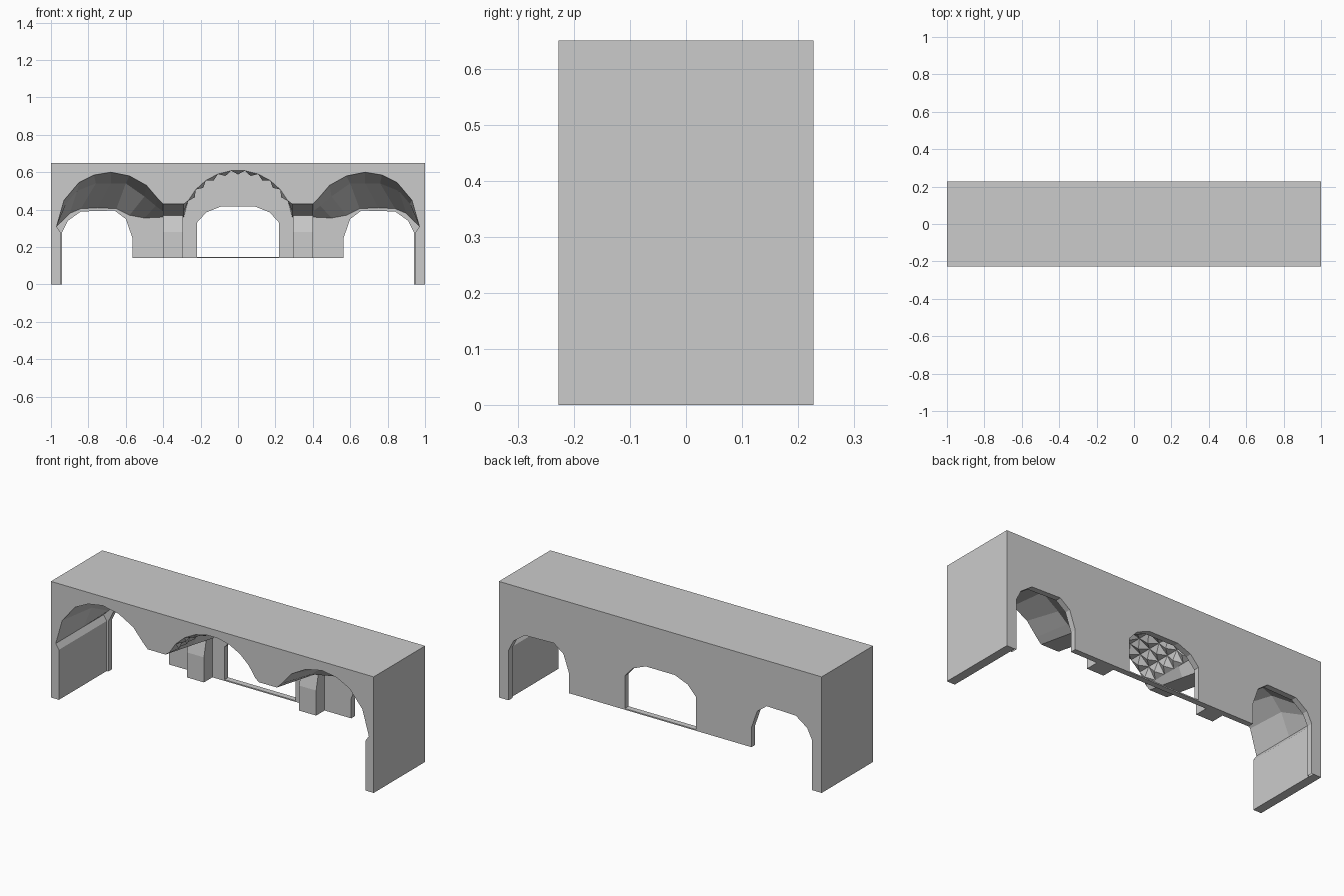
import bpy, bmesh
from math import sin, cos, radians
from mathutils import Vector

if "Cube" in bpy.data.objects:
    bpy.data.objects.remove(bpy.data.objects["Cube"])

YF, YM, YI, YB = -0.2275, 0.02, 0.195, 0.2275   # front, mid vault, inner wall, back


def part(name, polys, toward, mirror=True):
    """Flat-faced mesh from polygons, every face turned to see the point 'toward'."""
    bm = bmesh.new()
    for p in polys:
        bm.faces.new([bm.verts.new(c) for c in p])
    bmesh.ops.remove_doubles(bm, verts=bm.verts, dist=1e-5)
    bm.normal_update()
    for f in bm.faces:
        if f.normal.dot(Vector(toward) - f.calc_center_median()) < 0:
            f.normal_flip()
    me = bpy.data.meshes.new(name)
    bm.to_mesh(me)
    bm.free()
    ob = bpy.data.objects.new(name, me)
    bpy.context.collection.objects.link(ob)
    if mirror:
        ob.modifiers.new("mirror", 'MIRROR')
    return ob


def at(profile, y):
    return [(x, y, z) for x, z in profile]


def loft(a, b):
    return [(a[i], a[i + 1], b[i + 1], b[i]) for i in range(len(a) - 1)]


# Profiles of the left half (x, z)
jamb = [(-.95, 0), (-.95, .28)]
arch_front = [(-.97, .31), (-.93, .45), (-.85, .545), (-.77, .585), (-.68, .6),
              (-.58, .58), (-.49, .53), (-.43, .46), (-.4, .43)]
arch_mid = [(-.97, .31), (-.92, .43), (-.86, .5), (-.76, .54), (-.68, .54),
            (-.6, .54), (-.5, .47), (-.44, .42), (-.4, .39)]
arch_back = [(-.97, .31), (-.94, .34), (-.9, .38), (-.84, .405), (-.75, .41),
             (-.65, .405), (-.58, .37), (-.5, .355), (-.4, .36)]
side_open = [(-.94, 0), (-.94, .28), (-.91, .34), (-.84, .39), (-.66, .395),
             (-.6, .35), (-.565, .25), (-.565, .14)]
mid_open = [(-.22, .14), (-.22, .33), (-.17, .385), (-.09, .417), (0, .417)]

# Coffer grid of the central barrel vault
CZ, R, STEP, N = .31, .3, 14, 9


def on_arc(i, r=R):
    a = radians((i - N / 2) * STEP)
    return r * sin(a), CZ + r * cos(a)


arc_half = [on_arc(i) for i in range(N // 2 + 1)] + [(0, on_arc(N // 2)[1])]

# Outer casing: roof and end wall
part("casing", [
    [(-1, YF, .65), (0, YF, .65), (0, YB, .65), (-1, YB, .65)],
    [(-1, YF, 0), (-1, YF, .65), (-1, YB, .65), (-1, YB, 0)]], (-9, 0, 9))
part("end_wall_foot", [[(-1, YF, 0), (-.95, YF, 0), (-.95, YB, 0), (-1, YB, 0)]], (-1, 0, -5))

# Front face with the three-bay opening
part("front_face", [at([(-1, 0)] + jamb + arch_front + [(-.29, .43)] + arc_half
                       + [(0, .65), (-1, .65)], YF)], (0, -9, .3))

# Back face, inner face and opening reveals
part("back_face", [at([(-1, 0)] + side_open + mid_open + [(0, .65), (-1, .65)], YB)], (0, 9, .3))
part("inner_wall", [at(side_open + mid_open + arc_half[::-1] + [(-.29, .36)]
                       + arch_back[::-1] + jamb[::-1], YI)], (-.5, -9, .2))
part("side_opening_reveal", loft(at(side_open, YI), at(side_open, YB)), (-.75, .21, .1))
part("central_opening_reveal", loft(at(mid_open, YI), at(mid_open, YB)), (0, .21, .2))
part("wall_bottom", [[(-.565, YI, .14), (-.22, YI, .14), (-.22, YB, .14), (-.565, YB, .14)]],
     (-.4, .2, -5))

# Side vaults with inner end walls
part("side_vault", loft(at(arch_front, YF), at(arch_mid, YM))
     + loft(at(arch_mid, YM), at(arch_back, YI)), (-.7, -.05, .2))
end = jamb + [arch_front[0]]
part("end_wall_inner", loft(at(end, YF), at(end, YI)), (-.6, 0, .3))

# Sloping beams between the bays, and the haunch up to the central vault
beam = [(YF, .43), (YM, .39), (YI, .36)]
hx, hz = on_arc(0)
part("beam", [f for (y0, z0), (y1, z1) in zip(beam, beam[1:]) for f in (
    [(-.4, y0, z0), (-.29, y0, z0), (-.29, y1, z1), (-.4, y1, z1)],
    [(-.29, y0, z0), (hx, y0, hz), (hx, y1, hz), (-.29, y1, z1)])], (-.1, 0, -.5))

# Coffered vault: a grid of shallow pyramids
M = 6
coffers = []
for j in range(M):
    y0, y1 = (YF + (YI - YF) * k / M for k in (j, j + 1))
    for i in range(N):
        (xa, za), (xb, zb) = on_arc(i), on_arc(i + 1)
        q = [(xa, y0, za), (xb, y0, zb), (xb, y1, zb), (xa, y1, za)]
        px, pz = on_arc(i + .5, R - .022)
        tip = (px, (y0 + y1) / 2, pz)
        coffers += [(q[k], q[(k + 1) % 4], tip) for k in range(4)]
part("coffered_vault", coffers, (0, 0, .25), mirror=False)

# Pillars in front of the inner wall, tapering near the top
side = [(.12, .14), (.12, .28), (.14, .37)]
ring = [[(-.4, YI, z), (-.4, y, z), (-.295, y, z), (-.295, YI, z)] for y, z in side]
part("pillar", loft(ring[0], ring[1]) + loft(ring[1], ring[2]) + [ring[0]], (-.35, .17, .25))
pillar = bpy.data.objects["pillar"].data
pillar.flip_normals()

# Thin sill across the central opening
s = [(YI, .14), (YI, .147), (YB, .147), (YB, .14), (YI, .14)]
a, b = ([(x, y, z) for y, z in s] for x in (-.22, .22))
sill = part("sill", loft(a, b), (0, .21, .1435), mirror=False)
sill.data.flip_normals()
